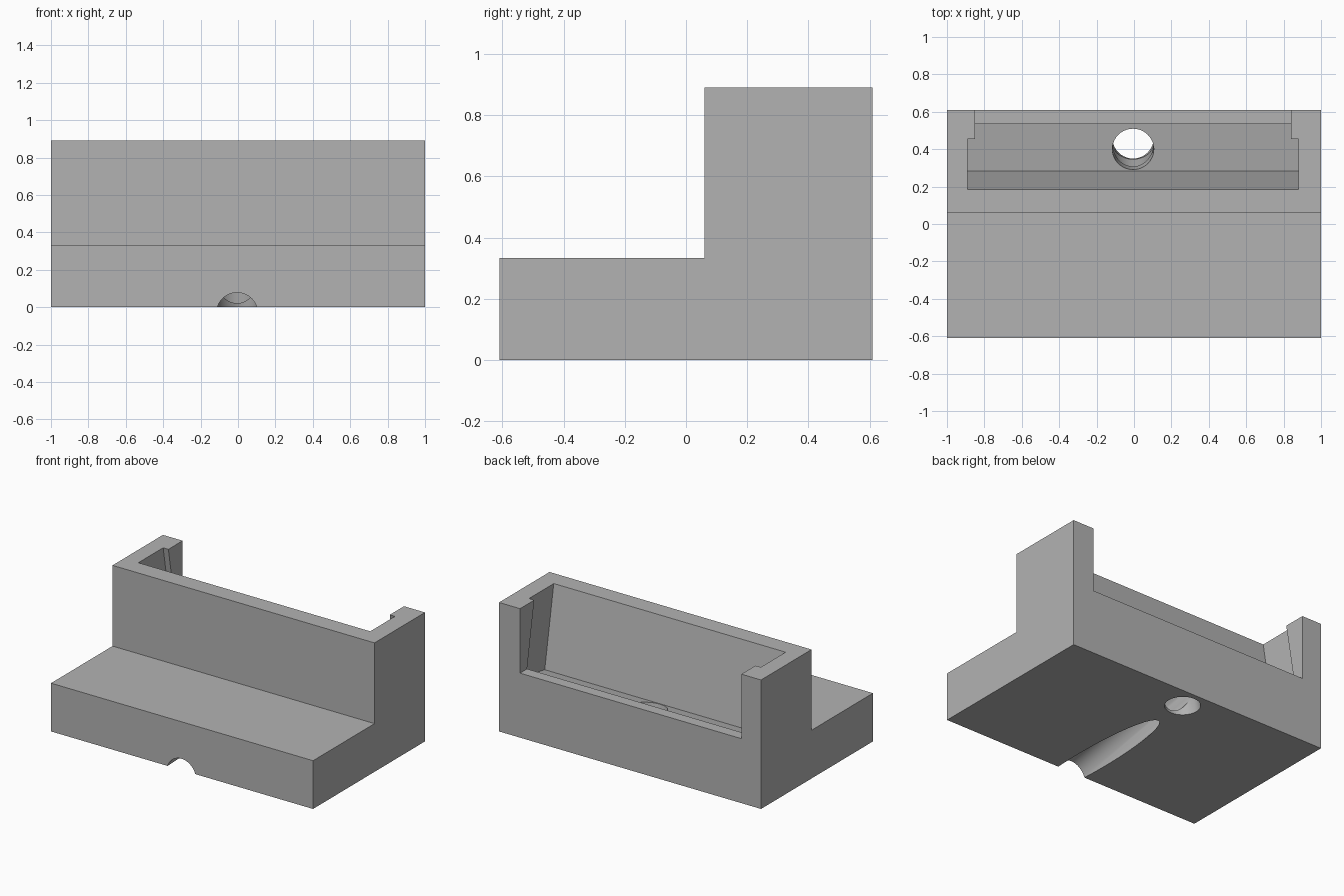
import bpy, bmesh
from math import radians, pi
from mathutils import Matrix, Vector

cube = bpy.data.objects.get("Cube")
if cube:
    bpy.data.objects.remove(cube, do_unlink=True)

grey = bpy.data.materials.new("plain grey")
grey.use_nodes = True
colour = (0.45, 0.45, 0.45, 1)
grey.diffuse_color = colour
grey.node_tree.nodes["Principled BSDF"].inputs["Base Color"].default_value = colour

# The cradle slot, cable hole and cable channel share one tilted frame
tilted = Matrix.Translation((-0.005, 0.283, 0.333)) @ Matrix.Rotation(radians(10), 4, 'X')
RADIUS, HOLE_Y, CHANNEL_Z = 0.111, 0.119, -0.207


def finish(name, bm, matrix=Matrix()):
    bmesh.ops.recalc_face_normals(bm, faces=bm.faces)
    bm.transform(matrix)
    mesh = bpy.data.meshes.new(name)
    bm.to_mesh(mesh)
    bm.free()
    mesh.materials.append(grey)
    obj = bpy.data.objects.new(name, mesh)
    bpy.context.collection.objects.link(obj)
    return obj


def box(name, low, high, matrix=Matrix()):
    low, high = Vector(low), Vector(high)
    bm = bmesh.new()
    bmesh.ops.create_cube(bm, size=1)
    place = Matrix.Translation((low + high) / 2) @ Matrix.Diagonal((high - low).to_4d())
    bm.transform(place)
    return finish(name, bm, matrix)


def rod(name, centre, length, turn):
    bm = bmesh.new()
    bmesh.ops.create_cone(bm, cap_ends=True, segments=40, radius1=RADIUS,
                          radius2=RADIUS, depth=length)
    place = Matrix.Translation(centre) @ Matrix.Rotation(turn, 4, 'X')
    return finish(name, bm, tilted @ place)


# Stepped body extruded from its side profile
profile = [(-0.61, 0), (0.61, 0), (0.61, 0.89), (0.06, 0.89), (0.06, 0.333), (-0.61, 0.333)]
bm = bmesh.new()
side = bm.faces.new([bm.verts.new((-1, y, z)) for y, z in profile])
extruded = bmesh.ops.extrude_face_region(bm, geom=[side])["geom"]
bmesh.ops.translate(bm, vec=(2, 0, 0),
                    verts=[v for v in extruded if isinstance(v, bmesh.types.BMVert)])
body = finish("stand_body", bm)

# Cutters: leaning slot, open back window, cable hole and cable channel
start = -1.15
cutters = [
    box("slot_cutter", (-0.885, 0, 0), (0.885, 0.266, 0.8), tilted),
    box("window_cutter", (-0.85, 0.42, 0.445), (0.84, 0.8, 1.1)),
    rod("hole_cutter", (0, HOLE_Y, -0.25), 0.7, 0),
    rod("channel_cutter", (0, (start + HOLE_Y) / 2, CHANNEL_Z), HOLE_Y - start, pi / 2),
]

bpy.ops.object.select_all(action='DESELECT')
bpy.context.view_layer.objects.active = body
body.select_set(True)
for cutter in cutters:
    cutter.hide_render = True
    cut = body.modifiers.new(cutter.name, 'BOOLEAN')
    cut.operation = 'DIFFERENCE'
    cut.solver = 'EXACT'
    cut.object = cutter
    bpy.ops.object.modifier_apply(modifier=cut.name)
    bpy.data.objects.remove(cutter, do_unlink=True)

bpy.ops.object.shade_smooth_by_angle(angle=radians(30))
